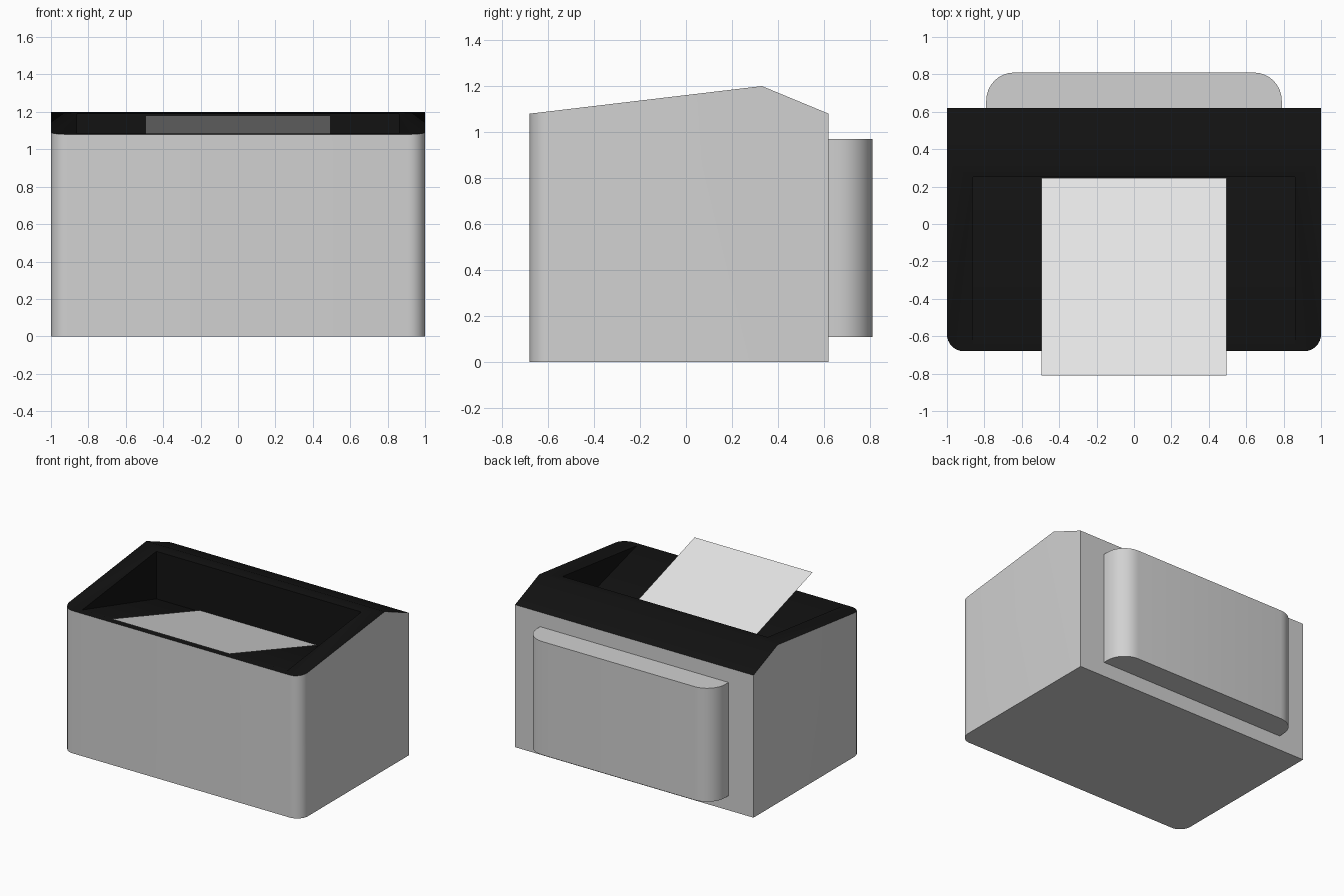
import bpy, bmesh, math
from mathutils import Vector

if "Cube" in bpy.data.objects:
    bpy.data.objects.remove(bpy.data.objects["Cube"])


def material(name, value):
    m = bpy.data.materials.new(name)
    m.use_nodes = True
    colour = (value, value, value, 1)
    m.diffuse_color = colour
    m.node_tree.nodes["Principled BSDF"].inputs["Base Color"].default_value = colour
    return m


grey = material("casing_grey", 0.64)
black = material("matte_black", 0.006)
white = material("paper_white", 1.0)


def add_object(name, bm, *mats):
    bmesh.ops.recalc_face_normals(bm, faces=bm.faces)
    mesh = bpy.data.meshes.new(name)
    bm.to_mesh(mesh)
    bm.free()
    ob = bpy.data.objects.new(name, mesh)
    bpy.context.collection.objects.link(ob)
    for m in mats:
        mesh.materials.append(m)
    return ob


def prism(points, offset):
    bm = bmesh.new()
    face = bm.faces.new([bm.verts.new(p) for p in points])
    new = bmesh.ops.extrude_face_region(bm, geom=[face])["geom"]
    verts = [v for v in new if isinstance(v, bmesh.types.BMVert)]
    bmesh.ops.translate(bm, verts=verts, vec=offset)
    return bm


def rounded_outline(half, y_flat, y_round, rx, ry, z, steps=8):
    """Rectangle outline whose two corners at y_round are elliptical."""
    sign = 1 if y_round > y_flat else -1
    right = []
    for i in range(steps + 1):
        a = math.pi / 2 * i / steps
        right.append((half - rx + rx * math.cos(a),
                      y_round + sign * ry * (math.sin(a) - 1), z))
    left = [(-x, y, z) for x, y, z in reversed(right)]
    return [(half, y_flat, z)] + right + left + [(-half, y_flat, z)]


def smooth(ob):
    bpy.ops.object.select_all(action='DESELECT')
    ob.select_set(True)
    bpy.context.view_layer.objects.active = ob
    bpy.ops.object.shade_smooth_by_angle(angle=math.radians(30))


# Casing: rounded front corners, top cut to a ridge
front, back, ridge, low, high = -0.68, 0.62, 0.33, 1.08, 1.2
bm = prism(rounded_outline(1, back, front, 0.09, 0.09, 0), (0, 0, 1.5))
for y in (front, back):
    slope = Vector((0, ridge - y, high - low))
    normal = slope.cross(Vector((1, 0, 0)))
    if normal.z < 0:
        normal.negate()
    geom = bm.verts[:] + bm.edges[:] + bm.faces[:]
    cut = bmesh.ops.bisect_plane(bm, geom=geom, plane_co=(0, ridge, high),
                                 plane_no=normal, clear_outer=True)
    edges = [e for e in cut["geom_cut"] if isinstance(e, bmesh.types.BMEdge)]
    bmesh.ops.holes_fill(bm, edges=edges, sides=0)
casing = add_object("casing", bm, grey, black)

# Wedge-shaped tray cut into the top
well = [(-0.86, -0.70, 1.102), (-0.86, 0.25, 0.83),
        (-0.86, 0.25, 1.5), (-0.86, -0.70, 1.5)]
cutter = add_object("tray_cutter", prism(well, (1.72, 0, 0)), black)
cutter.hide_render = True
mod = casing.modifiers.new("tray", 'BOOLEAN')
mod.operation = 'DIFFERENCE'
mod.solver = 'EXACT'
mod.object = cutter
bpy.context.view_layer.objects.active = casing
bpy.ops.object.modifier_apply(modifier=mod.name)
bpy.data.objects.remove(cutter)

# Top surfaces and tray walls are black
for p in casing.data.polygons:
    c = p.center
    in_tray = abs(c.x) < 0.9 and -0.66 < c.y < 0.3 and c.z > 0.7
    p.material_index = 1 if in_tray or p.normal.z > 0.3 else 0
smooth(casing)

# Rear housing
bm = prism(rounded_outline(0.79, back, 0.81, 0.15, 0.15, 0.11), (0, 0, 0.86))
smooth(add_object("rear_housing", bm, grey))

# Sheet of paper rising out of the tray
bm = bmesh.new()
sheet = [(-0.495, -0.81, 1.18), (0.495, -0.81, 1.18),
         (0.495, 0.246, 0.842), (-0.495, 0.246, 0.842)]
bm.faces.new([bm.verts.new(p) for p in sheet])
add_object("paper_sheet", bm, white)
